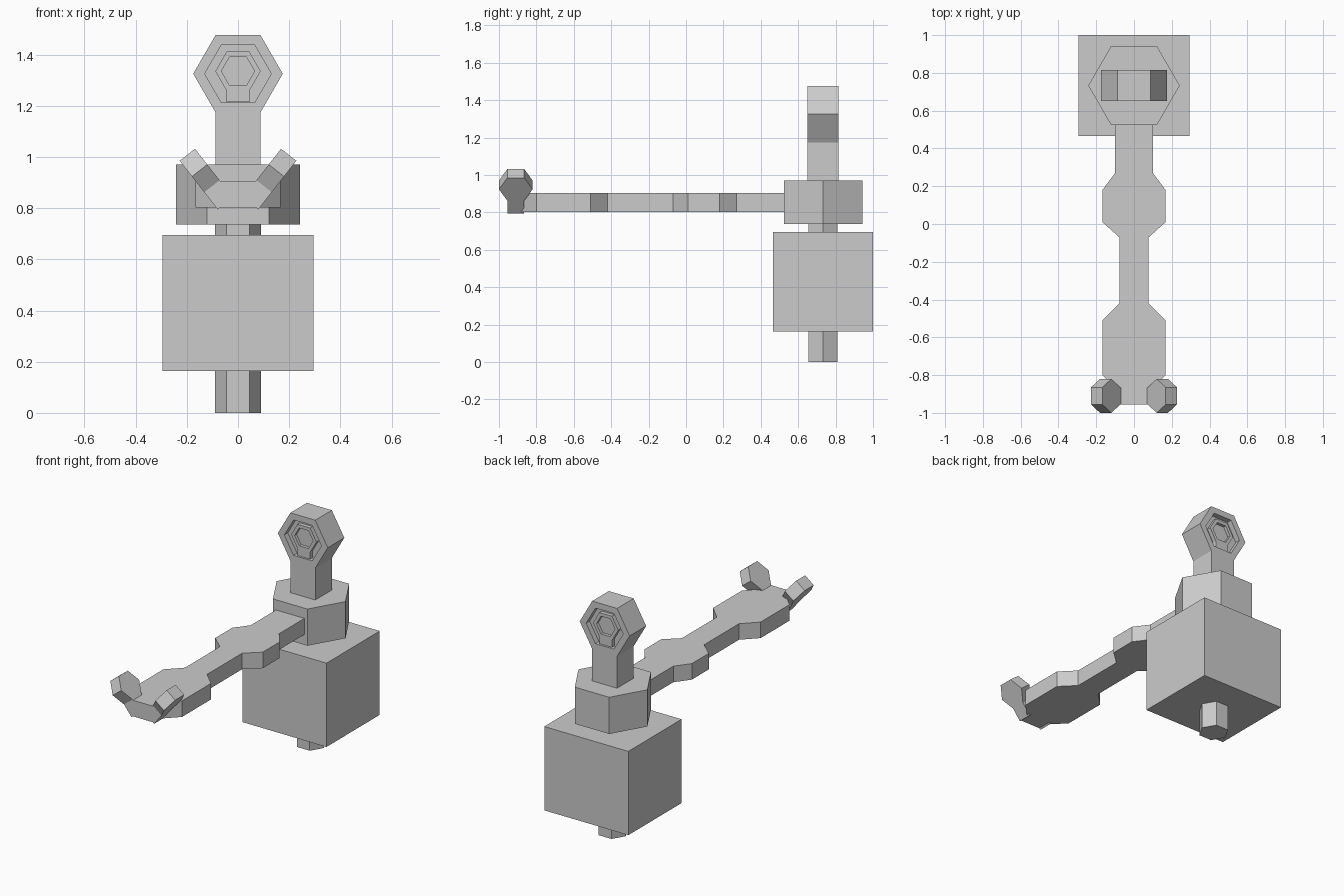
import bpy, bmesh, math
from mathutils import Matrix, Vector

if "Cube" in bpy.data.objects:
    bpy.data.objects.remove(bpy.data.objects["Cube"])


def prism(name, pts, lo, hi, matrix=Matrix()):
    """Extrude a 2D outline along local z from lo to hi, then place it."""
    bm = bmesh.new()
    base = bm.faces.new([bm.verts.new((x, y, lo)) for x, y in pts])
    ext = bmesh.ops.extrude_face_region(bm, geom=[base])
    top = [v for v in ext["geom"] if isinstance(v, bmesh.types.BMVert)]
    bmesh.ops.translate(bm, verts=top, vec=(0, 0, hi - lo))
    bmesh.ops.transform(bm, matrix=matrix, verts=bm.verts)
    bmesh.ops.recalc_face_normals(bm, faces=bm.faces)
    me = bpy.data.meshes.new(name)
    bm.to_mesh(me)
    bm.free()
    ob = bpy.data.objects.new(name, me)
    bpy.context.collection.objects.link(ob)
    return ob


def hexagon(r):
    return [(r * math.cos(math.pi / 3 * i), r * math.sin(math.pi / 3 * i)) for i in range(6)]


def knob_outline(r, stem):
    """Hexagon with a stem, as wide as its lower side, reaching down to -stem."""
    return hexagon(r) + [] if stem is None else \
        hexagon(r)[:5] + [(-r / 2, -stem), (r / 2, -stem)] + hexagon(r)[5:]


def stem_fix(r, stem):
    h = hexagon(r)  # h[4] and h[5] are the lower corners
    return h[:4] + [h[4], (-r / 2, -stem), (r / 2, -stem), h[5]]


def cut(target, cutter):
    cutter.hide_render = True
    mod = target.modifiers.new("recess", "BOOLEAN")
    mod.operation, mod.solver, mod.object = "DIFFERENCE", "EXACT", cutter
    bpy.context.view_layer.objects.active = target
    bpy.ops.object.modifier_apply(modifier=mod.name)
    bpy.data.objects.remove(cutter)


YC = 0.733  # column axis

# Column: block, shaft and collar
w = 0.295
prism("base_block", [(-w, -0.267), (w, -0.267), (w, 0.267), (-w, 0.267)], 0.163, 0.695,
      Matrix.Translation((0, YC, 0)))
prism("shaft", hexagon(0.09), 0, 0.75, Matrix.Translation((0, YC, 0)))
prism("collar", hexagon(0.242), 0.737, 0.97, Matrix.Translation((0, YC, 0)))

# Arm: half outline mirrored across x
half = [(0.10, 0.56), (0.10, 0.27), (0.167, 0.18), (0.167, 0.01), (0.078, -0.07),
        (0.078, -0.42), (0.167, -0.51), (0.167, -0.80), (0.078, -0.89), (0.078, -0.955)]
prism("arm", half + [(-x, y) for x, y in reversed(half)], 0.803, 0.905)

# Head: stemmed hexagon with a recess on both faces holding a half-size copy
upright = Matrix.Rotation(math.pi / 2, 4, "X")
place = Matrix.Translation((0, YC, 1.325)) @ upright
T = 0.083
head = prism("head", stem_fix(0.175, 0.37), -T, T, place)
for s in (-1, 1):
    a, b = sorted((s * (T - 0.035), s * (T + 0.05)))
    cut(head, prism("recess_cutter", hexagon(0.13), a, b, place))
raised = Matrix.Translation((0, YC, 1.335)) @ upright
boss = prism("head_inset", stem_fix(0.0885, 0.121), -T + 0.01, T - 0.01, raised)
for s in (-1, 1):
    a, b = sorted((s * (T - 0.03), s * (T + 0.05)))
    cut(boss, prism("inset_cutter", hexagon(0.065), a, b, raised))

# Claws: half-size stemmed hexagons leaning outward at the arm tip
turn = Matrix.Rotation(math.pi / 2, 4, "Z") @ upright  # outline in the yz plane
for s, side in ((-1, "left"), (1, "right")):
    lean = Matrix.Rotation(s * math.radians(38), 4, "Y")
    prism("claw_" + side, stem_fix(0.09, 0.163), -0.038, 0.038,
          Matrix.Translation((s * 0.15, -0.91, 0.947)) @ lean @ turn)
